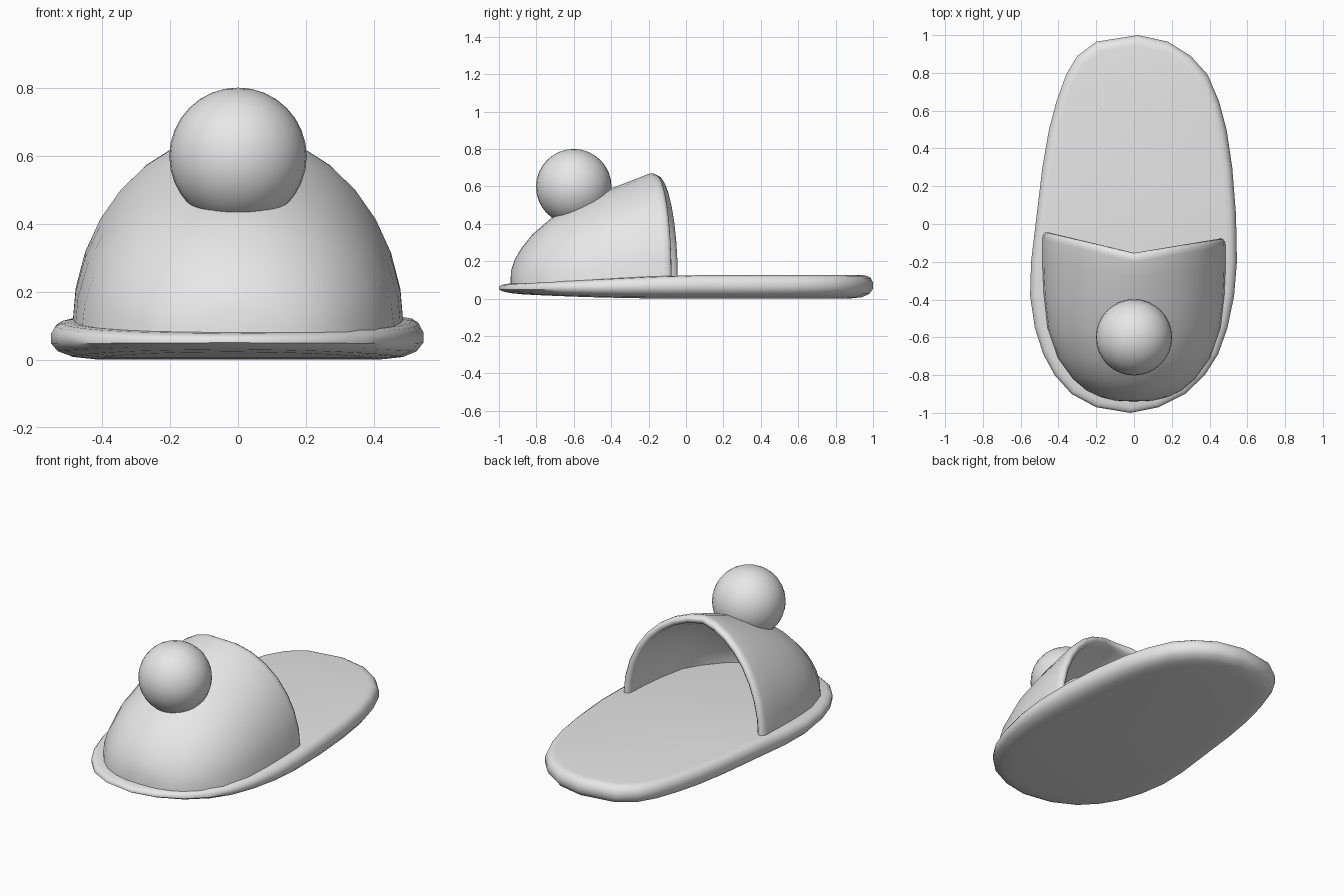
import bpy, bmesh, math

cube = bpy.data.objects.get("Cube")
if cube:
    bpy.data.objects.remove(cube)

grey = bpy.data.materials.new("light grey")
grey.use_nodes = True
grey.diffuse_color = (0.8, 0.8, 0.8, 1)
grey.node_tree.nodes["Principled BSDF"].inputs["Base Color"].default_value = (0.8, 0.8, 0.8, 1)


def finish(name, bm, angle=50):
    bmesh.ops.remove_doubles(bm, verts=bm.verts, dist=0.0005)
    bmesh.ops.recalc_face_normals(bm, faces=bm.faces)
    mesh = bpy.data.meshes.new(name)
    bm.to_mesh(mesh)
    bm.free()
    mesh.materials.append(grey)
    obj = bpy.data.objects.new(name, mesh)
    bpy.context.collection.objects.link(obj)
    bpy.ops.object.select_all(action='DESELECT')
    obj.select_set(True)
    bpy.context.view_layer.objects.active = obj
    bpy.ops.object.shade_smooth_by_angle(angle=math.radians(angle))
    return obj


def sole_top(y):
    return 0.125 - 0.05 * max(0, -y - 0.05)


def sole_bottom(y):
    return 0.03 * max(0, -y) ** 2


# Sole: lopsided outline lofted through a rounded rim
# Each station is y, left x, right x
stations = [(0.965, -0.2, 0.18), (0.89, -0.3, 0.3), (0.79, -0.36, 0.39), (0.65, -0.41, 0.45),
            (0.5, -0.45, 0.49), (0.3, -0.485, 0.52), (0.05, -0.515, 0.54), (-0.2, -0.545, 0.545),
            (-0.38, -0.55, 0.53), (-0.55, -0.525, 0.495), (-0.69, -0.48, 0.445),
            (-0.8, -0.42, 0.375), (-0.9, -0.33, 0.27), (-0.97, -0.2, 0.13)]
outline = [(0.02, 1)] + [(r, y) for y, l, r in stations] + [(-0.02, -1)]
outline += [(l, y) for y, l, r in reversed(stations)]
rim = [(0.13, 0), (0.06, 0.06), (0.02, 0.2), (0, 0.42), (0, 0.68), (0.012, 0.88), (0.03, 0.97), (0.055, 1)]

bm = bmesh.new()
rings = []
for inset, f in rim:
    ring = []
    for x, y in outline:
        px, py = x * (1 - inset / 0.55), y * (1 - inset)
        low, high = sole_bottom(py), sole_top(py)
        ring.append(bm.verts.new((px, py, low + (high - low) * f)))
    rings.append(ring)
n = len(outline)
for a, b in zip(rings, rings[1:]):
    for i in range(n):
        j = (i + 1) % n
        bm.faces.new((a[i], a[j], b[j], b[i]))
for ring in (rings[0], rings[-1]):
    for i in range(n // 2):
        strip = [ring[i], ring[i + 1], ring[(n - i - 1) % n], ring[(n - i) % n]]
        bm.faces.new(list(dict.fromkeys(strip)))
finish("sole", bm)

# Upper: half-ellipse sections, outer skin to the opening, round the lip, back inside
# Each section is y, half width, top z, skew of the opening
outer = [(-0.94, 0, 0.07, 0), (-0.935, 0.1, 0.15, 0), (-0.915, 0.18, 0.21, 0), (-0.88, 0.255, 0.27, 0),
         (-0.82, 0.325, 0.345, 0), (-0.71, 0.405, 0.44, 0), (-0.55, 0.46, 0.52, 0),
         (-0.4, 0.48, 0.59, 0.25), (-0.28, 0.487, 0.635, 0.6), (-0.2, 0.487, 0.667, 1)]
lip = [(-0.175, 0.483, 0.67, 1), (-0.157, 0.472, 0.66, 1), (-0.153, 0.455, 0.645, 1), (-0.165, 0.44, 0.627, 1)]
inner = [(y + 0.05 * (y < -0.6), max(0, w - 0.05), max(0.07, h - 0.045), s) for y, w, h, s in outer[::-1]]
segments = 16

bm = bmesh.new()
rows = []
for y, w, h, skew in outer + lip + inner:
    row = []
    for i in range(segments + 1):
        a = math.pi * i / segments
        x = w * math.cos(a)
        py = y + skew * abs(x) / 0.48 * (0.08 if x > 0 else 0.115)
        base = sole_top(py) - 0.025
        row.append(bm.verts.new((x, py, base + max(0, h - base) * math.sin(a))))
    rows.append(row)
for a, b in zip(rows, rows[1:]):
    for i in range(segments):
        bm.faces.new((a[i], a[i + 1], b[i + 1], b[i]))
finish("upper", bm, 60)

# Bobble on the toe
bm = bmesh.new()
bmesh.ops.create_uvsphere(bm, u_segments=32, v_segments=16, radius=0.202)
bobble = finish("bobble", bm)
bobble.location = (0, -0.6, 0.598)
